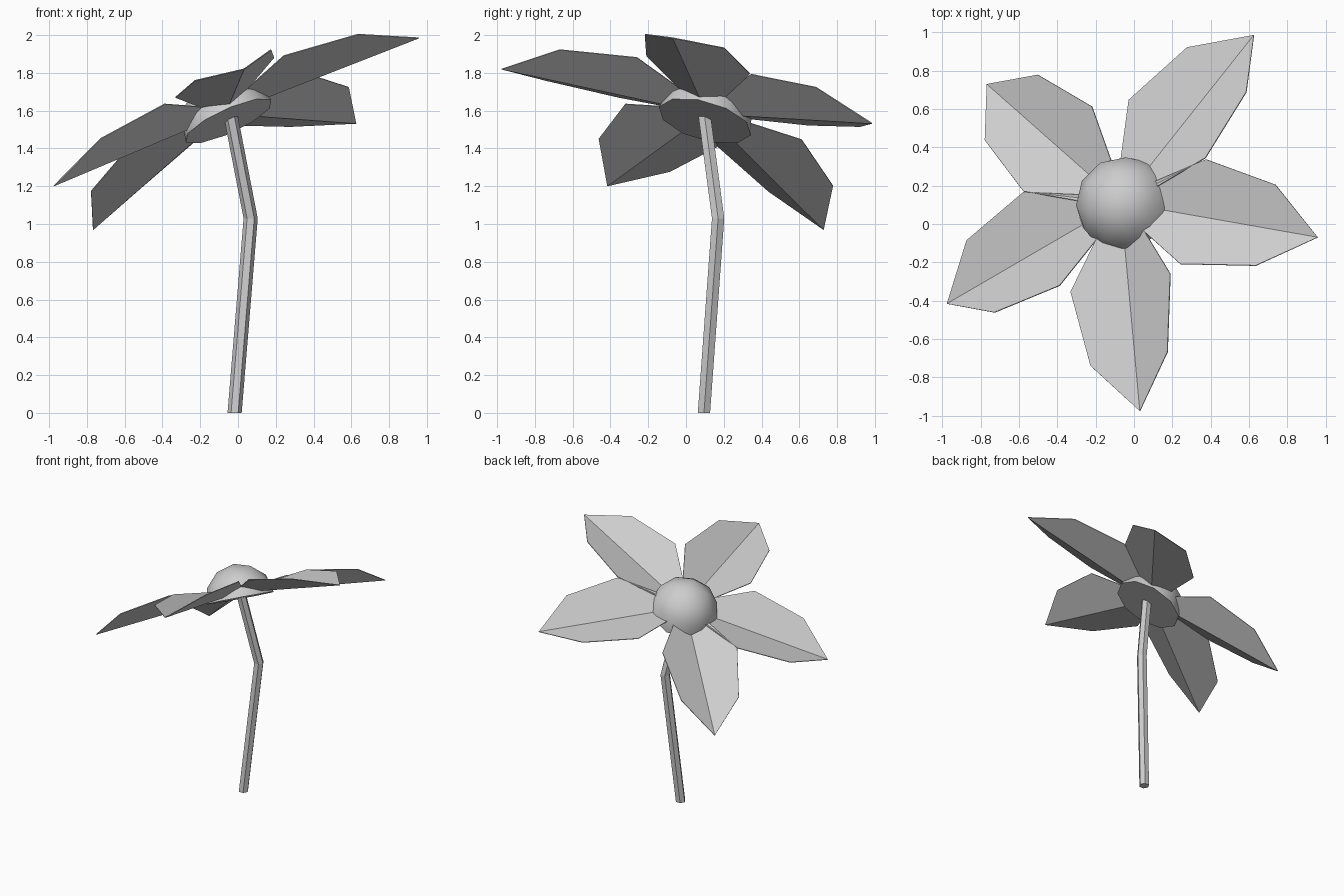
import bpy, bmesh, math
from mathutils import Matrix, Vector

default = bpy.data.objects.get("Cube")
if default:
    bpy.data.objects.remove(default, do_unlink=True)

# single plain grey
grey = bpy.data.materials.new("plain_grey")
grey.use_nodes = True
colour = (0.61, 0.61, 0.61, 1)
grey.diffuse_color = colour
grey.node_tree.nodes["Principled BSDF"].inputs["Base Color"].default_value = colour


def make_object(name, bm, matrix=None):
    bmesh.ops.recalc_face_normals(bm, faces=bm.faces[:])
    mesh = bpy.data.meshes.new(name)
    bm.to_mesh(mesh)
    bm.free()
    mesh.materials.append(grey)
    obj = bpy.data.objects.new(name, mesh)
    bpy.context.scene.collection.objects.link(obj)
    if matrix:
        obj.matrix_world = matrix
    return obj


# tilted frame of the flower head: z along its axis, x along the first petal
axis = Vector((-0.402, 0.251, 0.881)).normalized()
along = Vector((1.01, -0.17, 0.44))
along = (along - axis * along.dot(axis)).normalized()
side = axis.cross(along)
head = Matrix.Translation((-0.05, 0.10, 1.545)) @ Matrix((along, side, axis)).transposed().to_4x4()

# petals: two flat halves folded upward from a straight midrib, unevenly spread
half_outline = [(0, 0.035, 0.058), (0.455, 0.285, 0.11), (0.855, 0.22, 0.05)]
for i, angle in enumerate((0, 65, 151.5, 216, 288)):
    bm = bmesh.new()
    base = bm.verts.new((0, 0, 0.045))
    tip = bm.verts.new((1.112, 0, -0.06))
    for sign in (1, -1):
        edge = [bm.verts.new((x, sign * y, z)) for x, y, z in half_outline]
        loop = [base, tip] + edge[::-1]
        bm.faces.new(loop if sign > 0 else loop[::-1])
    petal = make_object(f"petal_{i + 1}", bm, head @ Matrix.Rotation(math.radians(angle), 4, "Z"))
    solid = petal.modifiers.new("thickness", "SOLIDIFY")
    solid.thickness = 0.005
    solid.offset = 0

# flower centre: half ball with a flat underside
bm = bmesh.new()
bmesh.ops.create_icosphere(bm, subdivisions=2, radius=0.255)
bmesh.ops.delete(bm, geom=[v for v in bm.verts if v.co.z < -0.01], context="VERTS")
bmesh.ops.holes_fill(bm, edges=[e for e in bm.edges if e.is_boundary], sides=0)
bmesh.ops.rotate(bm, verts=bm.verts[:], matrix=Matrix.Rotation(math.radians(18), 3, "Z"))
centre = make_object("flower_centre", bm, head)
bpy.ops.object.select_all(action="DESELECT")
centre.select_set(True)
bpy.context.view_layer.objects.active = centre
bpy.ops.object.shade_smooth_by_angle(angle=math.radians(60))

# stem: six-sided tube with one bend
SIDES, RADIUS = 6, 0.0375
bm = bmesh.new()
rings = []
for x, y, z in [(-0.018, 0.095, 0), (0.067, 0.17, 1.03), (-0.04, 0.097, 1.58)]:
    rings.append([bm.verts.new((x + RADIUS * math.cos(math.tau * k / SIDES),
                                y + RADIUS * math.sin(math.tau * k / SIDES), z))
                  for k in range(SIDES)])
for low, high in zip(rings, rings[1:]):
    for k in range(SIDES):
        n = (k + 1) % SIDES
        bm.faces.new((low[k], low[n], high[n], high[k]))
bm.faces.new(rings[0][::-1])
bm.faces.new(rings[-1])
make_object("stem", bm)
